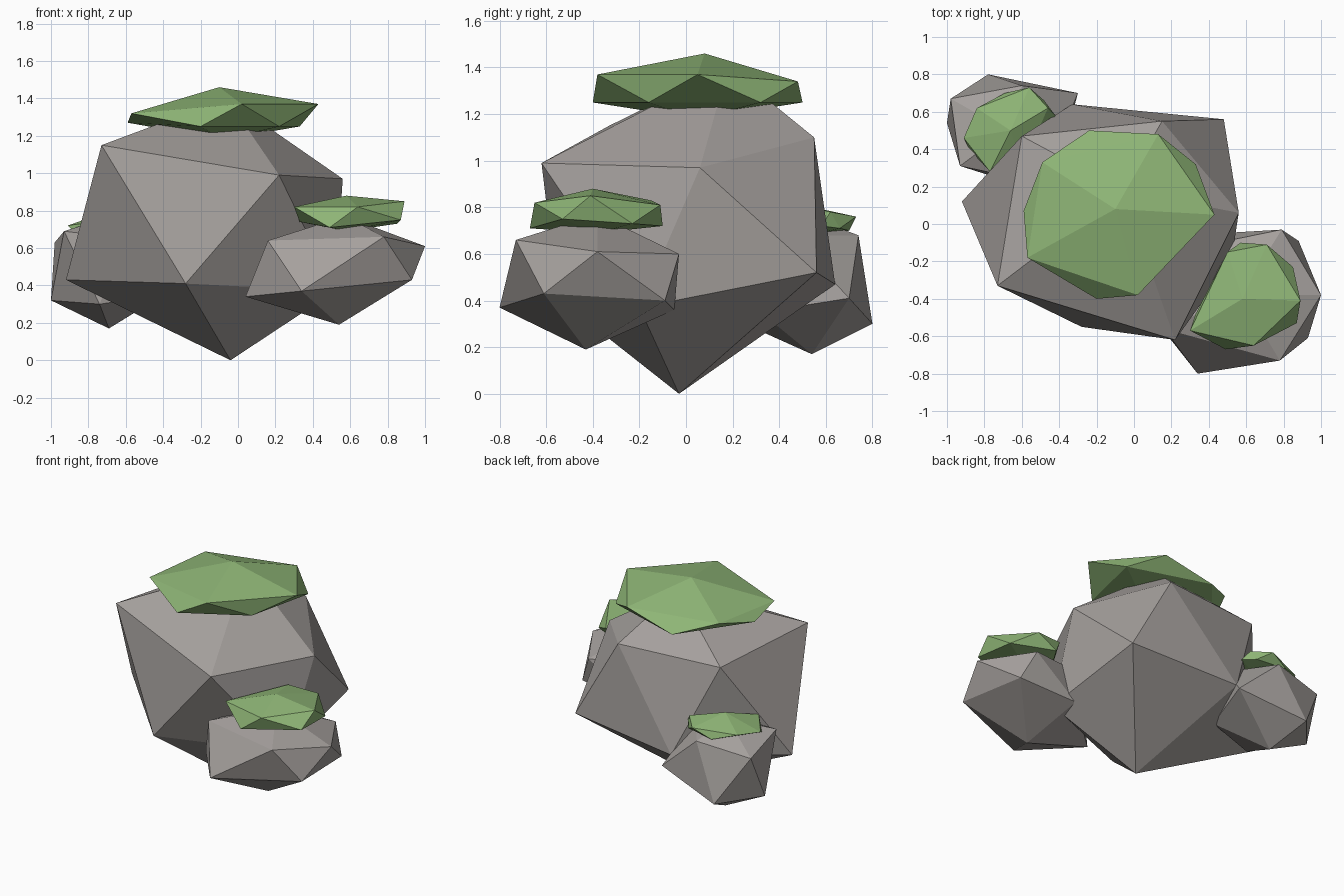
import bpy
import bmesh
from mathutils import Vector

default_cube = bpy.data.objects.get("Cube")
if default_cube:
    bpy.data.objects.remove(default_cube, do_unlink=True)

CENTIMETRE = 0.01  # corner coordinates are whole hundredths of a unit


def make_material(name, colour):
    """Flat matte material shown both in the viewport and in a render."""
    material = bpy.data.materials.new(name)
    material.use_nodes = True
    material.diffuse_color = colour
    shader = next(node for node in material.node_tree.nodes
                  if node.type == "BSDF_PRINCIPLED")
    shader.inputs["Base Color"].default_value = colour
    shader.inputs["Roughness"].default_value = 0.9
    return material


def faceted_stone(name, material, top, upper_ring, lower_ring, bottom):
    """Irregular twenty-sided lump: two poles and two rings of corners."""
    mesh_builder = bmesh.new()
    for corner in (top, *upper_ring, *lower_ring, bottom):
        mesh_builder.verts.new(Vector(corner) * CENTIMETRE)
    hull = bmesh.ops.convex_hull(mesh_builder, input=mesh_builder.verts[:])
    unused = {item for item in hull["geom_interior"] + hull["geom_unused"]
              if isinstance(item, bmesh.types.BMVert)}
    bmesh.ops.delete(mesh_builder, geom=list(unused), context="VERTS")
    bmesh.ops.recalc_face_normals(mesh_builder, faces=mesh_builder.faces[:])

    mesh = bpy.data.meshes.new(name)
    mesh_builder.to_mesh(mesh)
    mesh_builder.free()
    mesh.materials.append(material)
    stone = bpy.data.objects.new(name, mesh)
    bpy.context.collection.objects.link(stone)
    return stone


rock_grey = make_material("rock grey", (0.38, 0.355, 0.34, 1))
moss_green = make_material("moss green", (0.27, 0.46, 0.18, 1))

# Large central boulder
faceted_stone(
    "main_boulder", rock_grey,
    top=(-6, 18, 140),
    upper_ring=[(22, -62, 99), (56, 6, 97), (15, 55, 110),
                (-60, 47, 110), (-73, -33, 115)],
    lower_ring=[(-28, -55, 41), (52, -20, 37), (48, 56, 52),
                (-33, 64, 47), (-92, 12, 43)],
    bottom=(-4, -3, 0))

# Small boulder at the front
faceted_stone(
    "front_boulder", rock_grey,
    top=(57, -38, 77),
    upper_ring=[(78, -73, 66), (100, -38, 61), (79, -3, 60),
                (35, -12, 64), (16, -56, 64)],
    lower_ring=[(34, -80, 37), (93, -61, 43), (88, -9, 40),
                (45, -5, 36), (4, -42, 34)],
    bottom=(54, -43, 19))

# Small boulder at the back
faceted_stone(
    "back_boulder", rock_grey,
    top=(-68, 50, 77),
    upper_ring=[(-98, 67, 63), (-93, 31, 69), (-60, 24, 65),
                (-40, 45, 68), (-60, 74, 68)],
    lower_ring=[(-78, 80, 30), (-100, 54, 32), (-74, 25, 30),
                (-40, 32, 35), (-30, 70, 41)],
    bottom=(-69, 54, 17))

# Flattened moss cushion on each boulder
faceted_stone(
    "main_moss", moss_green,
    top=(-10, 8, 146),
    upper_ring=[(-57, -18, 132), (2, -38, 137), (43, 5, 137),
                (13, 48, 134), (-49, 33, 133)],
    lower_ring=[(-20, -40, 125), (22, -16, 125), (33, 32, 125),
                (-24, 50, 125), (-59, 7, 127)],
    bottom=(-8, 5, 118))

faceted_stone(
    "front_moss", moss_green,
    top=(58, -40, 88),
    upper_ring=[(64, -65, 82), (89, -41, 85), (71, -11, 81),
                (50, -15, 83), (30, -57, 82)],
    lower_ring=[(49, -67, 71), (87, -53, 75), (85, -23, 73),
                (57, -10, 72), (33, -48, 74)],
    bottom=(58, -38, 69))

faceted_stone(
    "back_moss", moss_green,
    top=(-66, 50, 81),
    upper_ring=[(-56, 73, 76), (-84, 62, 74), (-91, 46, 72),
                (-77, 28, 74), (-46, 62, 78)],
    lower_ring=[(-69, 70, 70), (-88, 40, 69), (-60, 30, 70),
                (-42, 58, 72), (-48, 66, 71)],
    bottom=(-66, 50, 67))
